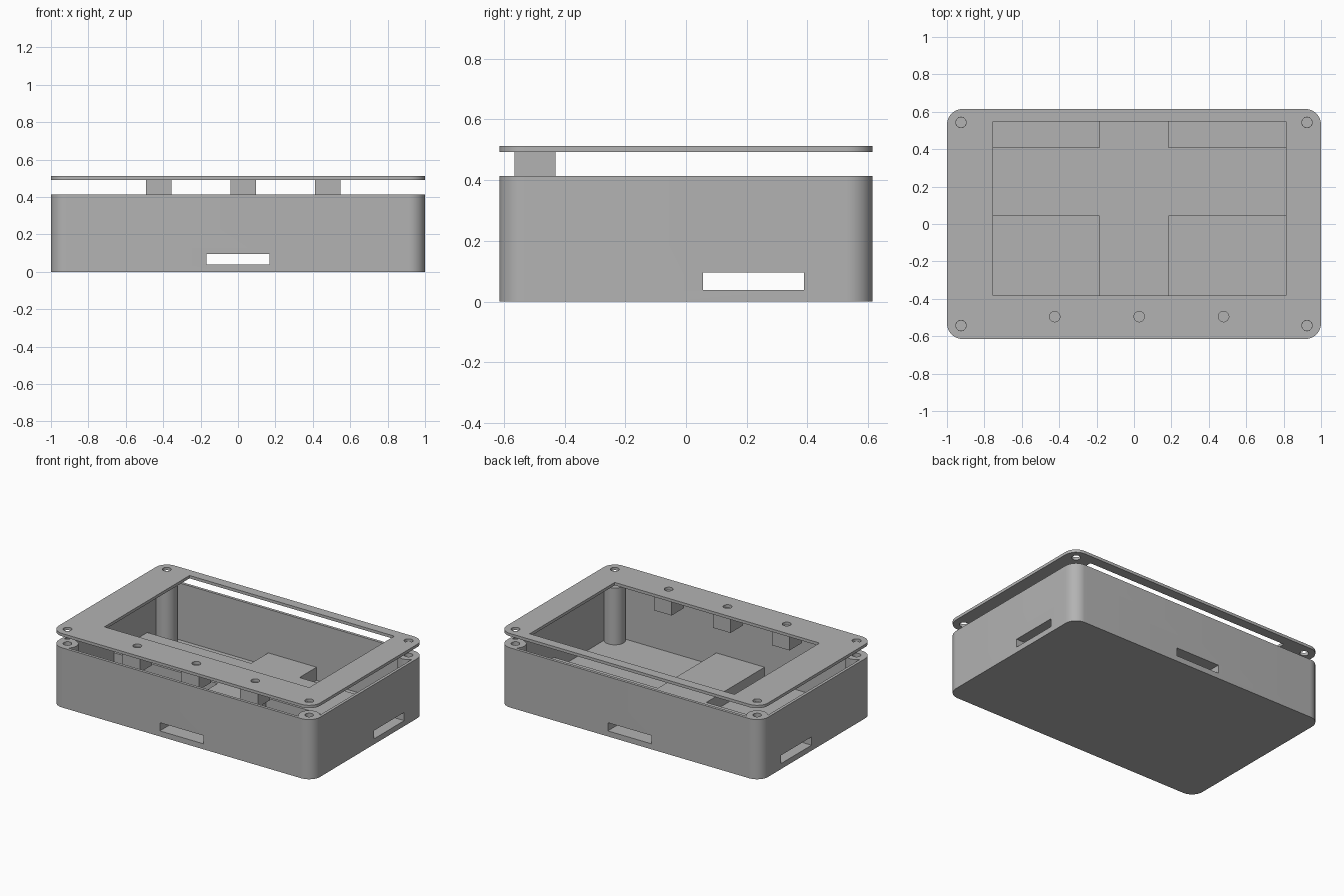
import bpy
import bmesh
import math

if "Cube" in bpy.data.objects:
    bpy.data.objects.remove(bpy.data.objects["Cube"], do_unlink=True)

# One grey plastic for everything
grey = bpy.data.materials.new("grey_plastic")
grey.use_nodes = True
colour = (0.45, 0.45, 0.45, 1)
grey.diffuse_color = colour
grey.node_tree.nodes["Principled BSDF"].inputs["Base Color"].default_value = colour


def prism(name, outline, z0, z1):
    """Extrude a flat outline from z0 up to z1."""
    bm = bmesh.new()
    base = bm.faces.new([bm.verts.new((x, y, z0)) for x, y in outline])
    top = bmesh.ops.extrude_face_region(bm, geom=[base])["geom"]
    verts = [v for v in top if isinstance(v, bmesh.types.BMVert)]
    bmesh.ops.translate(bm, verts=verts, vec=(0, 0, z1 - z0))
    bmesh.ops.recalc_face_normals(bm, faces=bm.faces)
    mesh = bpy.data.meshes.new(name)
    bm.to_mesh(mesh)
    bm.free()
    mesh.materials.append(grey)
    obj = bpy.data.objects.new(name, mesh)
    bpy.context.collection.objects.link(obj)
    return obj


def rounded(hx, hy, r, steps=12):
    pts = []
    corners = ((1, 1), (-1, 1), (-1, -1), (1, -1))
    for quarter, (sx, sy) in enumerate(corners):
        for i in range(steps + 1):
            a = (quarter + i / steps) * math.pi / 2
            pts.append((sx * (hx - r) + r * math.cos(a), sy * (hy - r) + r * math.sin(a)))
    return pts


def rect(x0, x1, y0, y1):
    return [(x0, y0), (x1, y0), (x1, y1), (x0, y1)]


def circle(x, y, r, n=32):
    return [(x + r * math.cos(math.tau * i / n), y + r * math.sin(math.tau * i / n))
            for i in range(n)]


def activate(obj):
    bpy.ops.object.select_all(action="DESELECT")
    obj.select_set(True)
    bpy.context.view_layer.objects.active = obj


def cut(target, outline, z0, z1):
    subtract(target, prism("cutter", outline, z0, z1))


def subtract(target, tool):
    activate(target)
    mod = target.modifiers.new("cut", "BOOLEAN")
    mod.operation = "DIFFERENCE"
    mod.solver = "EXACT"
    mod.object = tool
    bpy.ops.object.modifier_apply(modifier=mod.name)
    bpy.data.objects.remove(tool, do_unlink=True)


HX, HY, RADIUS, WALL = 1.0, 0.615, 0.085, 0.02
CASE_TOP, LID_BOTTOM, LID_TOP = 0.413, 0.492, 0.512
DUCT_TOP, SLOT_BOTTOM, SLOT_TOP = 0.111, 0.038, 0.095
screws = [(sx * 0.925, sy * 0.543) for sx in (-1, 1) for sy in (-1, 1)]

# Cavity shape, leaving corner posts and two crossing cable ducts standing
cavity = prism("cavity", rounded(HX - WALL, HY - WALL, RADIUS - WALL), WALL, 0.6)
for x, y in screws:
    cut(cavity, circle(x, y, 0.068), -0.1, 0.7)
cut(cavity, rect(-0.185, 0.185, -0.8, 0.8), -0.1, DUCT_TOP)
cut(cavity, rect(-1.2, 1.2, 0.042, 0.408), -0.1, DUCT_TOP)

# Case with hollow ducts open at all four sides and screw holes in the posts
case = prism("case", rounded(HX, HY, RADIUS), 0, CASE_TOP)
subtract(case, cavity)
cut(case, rect(-0.168, 0.168, -0.8, 0.8), SLOT_BOTTOM, SLOT_TOP)
cut(case, rect(-1.2, 1.2, 0.056, 0.389), SLOT_BOTTOM, SLOT_TOP)
for x, y in screws:
    cut(case, circle(x, y, 0.027), 0.2, 0.6)

# Lid frame with screen window, screw holes and button holes
button_x = (-0.424, 0.028, 0.479)
lid = prism("lid", rounded(HX, HY, RADIUS), LID_BOTTOM, LID_TOP)
cut(lid, rect(-0.755, 0.813, -0.382, 0.548), 0.4, 0.6)
for x, y in screws + [(x, -0.495) for x in button_x]:
    cut(lid, circle(x, y, 0.028), 0.4, 0.6)

# Button blocks under the lid
blocks = []
for i, x in enumerate(button_x):
    blocks.append(prism(f"button_block_{i + 1}",
                        rect(x - 0.068, x + 0.068, -0.565, -0.43), 0.372, LID_BOTTOM))

for obj in [case, lid] + blocks:
    activate(obj)
    bpy.ops.object.shade_smooth_by_angle(angle=math.radians(30))
